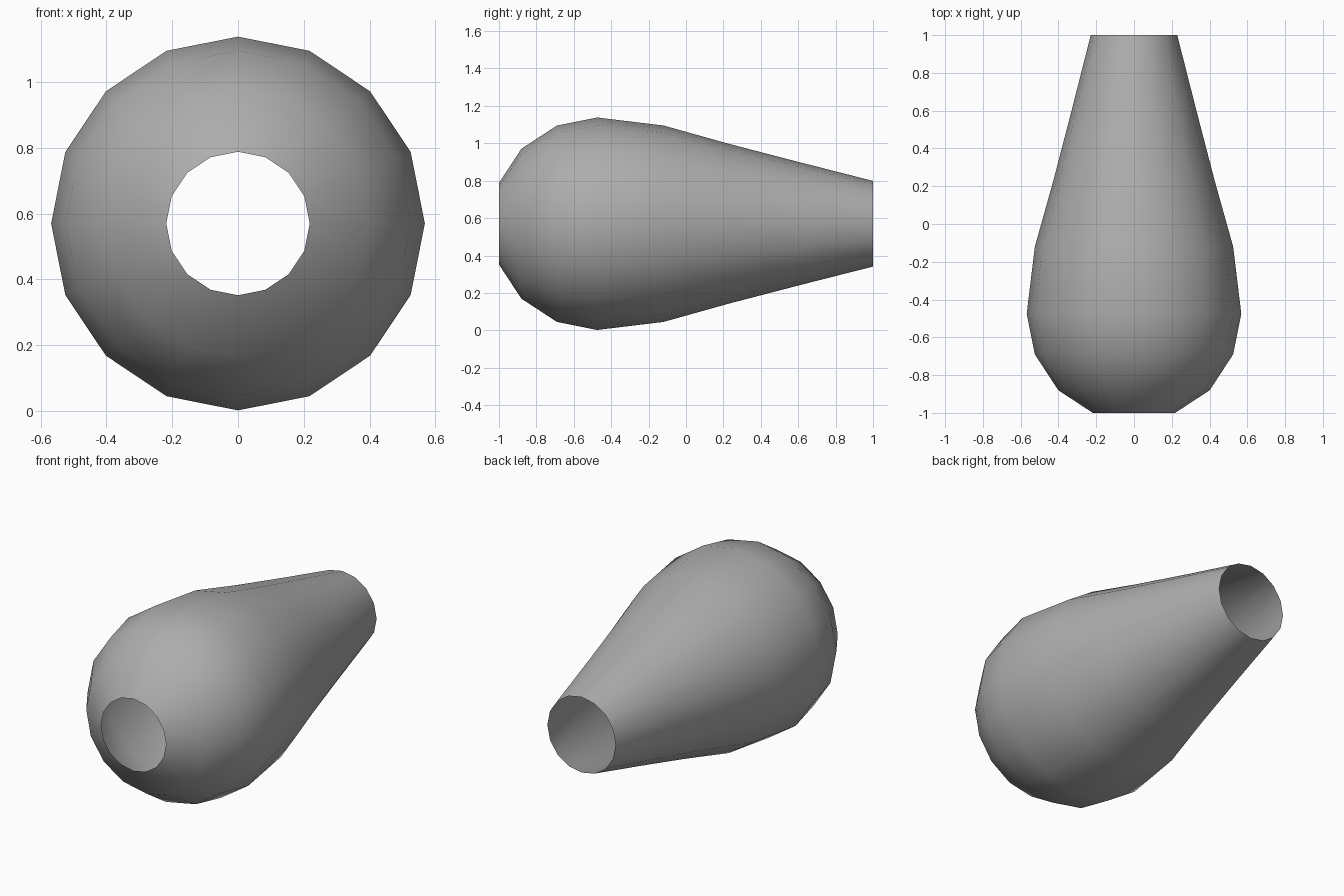
import bpy, bmesh
from math import sin, cos, pi

if "Cube" in bpy.data.objects:
    bpy.data.objects.remove(bpy.data.objects["Cube"])

SIDES = 16
CENTRE_Z = 0.57
# (y, radius) rings from the front opening to the back opening
PROFILE = [(-1.0, 0.218), (-0.88, 0.401), (-0.69, 0.525), (-0.475, 0.568),
           (-0.12, 0.525), (0.23, 0.427), (0.61, 0.328), (1.0, 0.229)]

# Open teardrop shell, lathed round the y axis
bm = bmesh.new()
rings = []
for y, r in PROFILE:
    rings.append([bm.verts.new((r * sin(2 * pi * i / SIDES), y,
                                CENTRE_Z + r * cos(2 * pi * i / SIDES)))
                  for i in range(SIDES)])
for a, b in zip(rings, rings[1:]):
    for i in range(SIDES):
        j = (i + 1) % SIDES
        face = bm.faces.new((a[i], b[i], b[j], a[j]))
        face.smooth = True
bmesh.ops.recalc_face_normals(bm, faces=bm.faces)

# Make sure the shell faces outward
f = bm.faces[:][3 * SIDES]
c = f.calc_center_median()
f.normal_update()
if f.normal.x * c.x + f.normal.z * (c.z - CENTRE_Z) < 0:
    bmesh.ops.reverse_faces(bm, faces=bm.faces)

mesh = bpy.data.meshes.new("teardrop_shell")
bm.to_mesh(mesh)
bm.free()
shell = bpy.data.objects.new("teardrop_shell", mesh)
bpy.context.collection.objects.link(shell)

# Darker grey surface
grey = bpy.data.materials.new("dark_grey")
grey.diffuse_color = (0.42, 0.42, 0.42, 1)
grey.use_nodes = True
grey.node_tree.nodes["Principled BSDF"].inputs["Base Color"].default_value = grey.diffuse_color
mesh.materials.append(grey)
